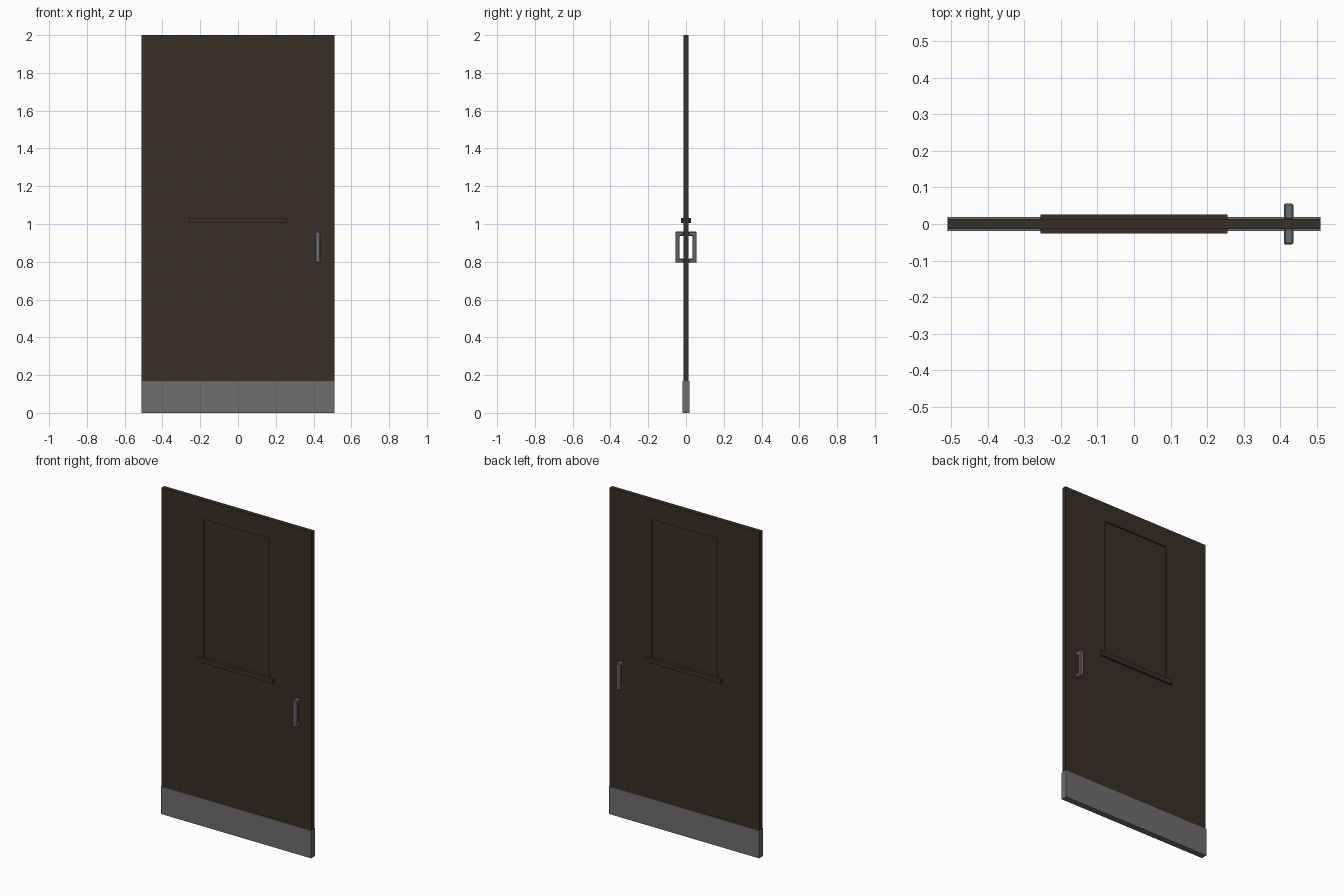
import bpy, bmesh

if "Cube" in bpy.data.objects:
    bpy.data.objects.remove(bpy.data.objects["Cube"])


def material(name, rgb):
    m = bpy.data.materials.new(name)
    m.diffuse_color = (*rgb, 1.0)
    m.use_nodes = True
    m.node_tree.nodes["Principled BSDF"].inputs["Base Color"].default_value = m.diffuse_color
    return m


BROWN = material("dark_brown", (0.040, 0.029, 0.019))
GREY = material("kick_plate_grey", (0.155, 0.155, 0.155))
STEEL = material("handle_steel", (0.145, 0.150, 0.158))


def finish(bm, name, mat):
    bmesh.ops.recalc_face_normals(bm, faces=bm.faces)
    mesh = bpy.data.meshes.new(name)
    bm.to_mesh(mesh)
    bm.free()
    mesh.materials.append(mat)
    obj = bpy.data.objects.new(name, mesh)
    bpy.context.collection.objects.link(obj)
    return obj


def bevel(obj, width, segments):
    mod = obj.modifiers.new("soft_edges", "BEVEL")
    mod.width = width
    mod.segments = segments
    mod.limit_method = 'ANGLE'


def box(name, x0, x1, y0, y1, z0, z1, mat):
    bm = bmesh.new()
    bmesh.ops.create_cube(bm, size=1)
    for v in bm.verts:
        v.co.x = x0 if v.co.x < 0 else x1
        v.co.y = y0 if v.co.y < 0 else y1
        v.co.z = z0 if v.co.z < 0 else z1
    return finish(bm, name, mat)


# Door leaf: rectangular loops bridged from the front recess round to the back one
def door_leaf():
    bm = bmesh.new()
    outer = (-0.51, 0.51, 0.17, 2.0)
    window = (-0.223, 0.223, 1.033, 1.883)
    face, pane = 0.0135, 0.006
    steps = [(window, -pane), (window, -face), (outer, -face),
             (outer, face), (window, face), (window, pane)]
    loops = []
    for (x0, x1, z0, z1), y in steps:
        corners = ((x0, z0), (x1, z0), (x1, z1), (x0, z1))
        loops.append([bm.verts.new((x, y, z)) for x, z in corners])
    for a, b in zip(loops, loops[1:]):
        for i in range(4):
            j = (i + 1) % 4
            bm.faces.new((a[i], a[j], b[j], b[i]))
    bm.faces.new(loops[0])
    bm.faces.new(loops[-1])
    return finish(bm, "door_leaf", BROWN)


# Pull handle: C-shaped side profile extruded across x
def handle(name, side):
    profile = [(0.0125, 0.795), (0.056, 0.795), (0.056, 0.959), (0.0125, 0.959),
               (0.0125, 0.937), (0.034, 0.937), (0.034, 0.817), (0.0125, 0.817)]
    bm = bmesh.new()
    f = bm.faces.new([bm.verts.new((0.410, side * y, z)) for y, z in profile])
    ext = bmesh.ops.extrude_face_region(bm, geom=[f])
    for v in ext["geom"]:
        if isinstance(v, bmesh.types.BMVert):
            v.co.x = 0.436
    obj = finish(bm, name, STEEL)
    bevel(obj, 0.004, 1)
    return obj


door_leaf()

# Kick plate wrapping the bottom of the door
box("kick_plate", -0.51, 0.51, -0.019, 0.019, 0.0, 0.17, GREY)

# Window sill on both sides
sides = {"front": -1, "back": 1}
for label, s in sides.items():
    y0, y1 = sorted((s * 0.005, s * 0.0255))
    box("window_sill_" + label, -0.256, 0.256, y0, y1, 1.004, 1.033, BROWN)
    handle("pull_handle_" + label, s)
